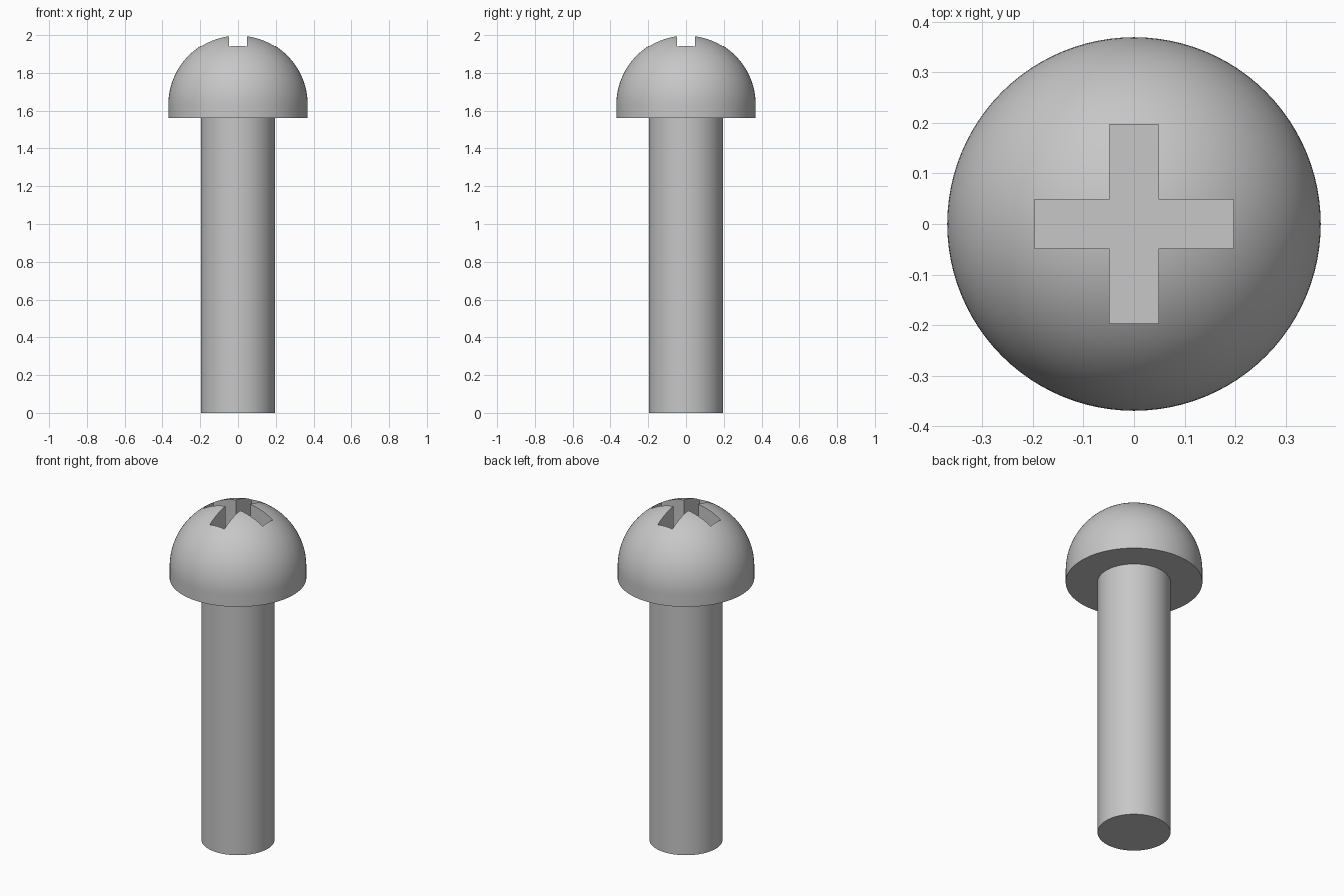
import bpy
import bmesh
from math import sin, cos, pi, radians

cube = bpy.data.objects.get("Cube")
if cube:
    bpy.data.objects.remove(cube, do_unlink=True)

SHAFT_R, HEAD_R = 0.197, 0.369
HEAD_BASE, TOP = 1.56, 2.0
DOME_Z = TOP - HEAD_R
SLOT_WIDTH, SLOT_LENGTH, SLOT_FLOOR = 0.097, 0.393, 1.8

steel = bpy.data.materials.new("grey steel")
steel.use_nodes = True
grey = (0.57, 0.57, 0.57, 1)
steel.diffuse_color = grey
steel.node_tree.nodes["Principled BSDF"].inputs["Base Color"].default_value = grey


def make_object(name, bm):
    bmesh.ops.recalc_face_normals(bm, faces=bm.faces[:])
    mesh = bpy.data.meshes.new(name)
    bm.to_mesh(mesh)
    bm.free()
    mesh.materials.append(steel)
    obj = bpy.data.objects.new(name, mesh)
    bpy.context.collection.objects.link(obj)
    return obj


def lathe(name, profile, segments=96):
    """Turn an (r, z) profile that starts and ends on the axis."""
    bm = bmesh.new()
    verts = [bm.verts.new((r, 0, z)) for r, z in profile]
    edges = [bm.edges.new(pair) for pair in zip(verts, verts[1:])]
    bmesh.ops.spin(bm, geom=verts + edges, cent=(0, 0, 0), axis=(0, 0, 1),
                   angle=2 * pi, steps=segments)
    bmesh.ops.remove_doubles(bm, verts=bm.verts[:], dist=1e-4)
    return make_object(name, bm)


def activate(obj):
    bpy.ops.object.select_all(action='DESELECT')
    obj.select_set(True)
    bpy.context.view_layer.objects.active = obj


# Plain round shaft
shaft = lathe("shaft", [(0, 0), (SHAFT_R, 0), (SHAFT_R, HEAD_BASE), (0, HEAD_BASE)])

# Domed head with a short straight rim
steps = 32
arc = [(HEAD_R * cos(i / steps * pi / 2), DOME_Z + HEAD_R * sin(i / steps * pi / 2))
       for i in range(steps)]
head = lathe("head", [(0, HEAD_BASE), (HEAD_R, HEAD_BASE)] + arc + [(0, TOP)])

# Cross recess: two crossed slots cut into the dome
activate(head)
for name, size_x, size_y in (("slot_cutter_x", SLOT_LENGTH, SLOT_WIDTH),
                             ("slot_cutter_y", SLOT_WIDTH, SLOT_LENGTH)):
    bm = bmesh.new()
    bmesh.ops.create_cube(bm, size=1)
    height = TOP + 0.1 - SLOT_FLOOR
    bmesh.ops.scale(bm, vec=(size_x, size_y, height), verts=bm.verts[:])
    bmesh.ops.translate(bm, vec=(0, 0, SLOT_FLOOR + height / 2), verts=bm.verts[:])
    cutter = make_object(name, bm)
    cutter.hide_render = True
    cut = head.modifiers.new(name, 'BOOLEAN')
    cut.operation = 'DIFFERENCE'
    cut.solver = 'EXACT'
    cut.object = cutter
    bpy.ops.object.modifier_apply(modifier=cut.name)
    bpy.data.objects.remove(cutter, do_unlink=True)

# Smooth rounds, crisp edges
for obj in (shaft, head):
    activate(obj)
    bpy.ops.object.shade_smooth_by_angle(angle=radians(30))
